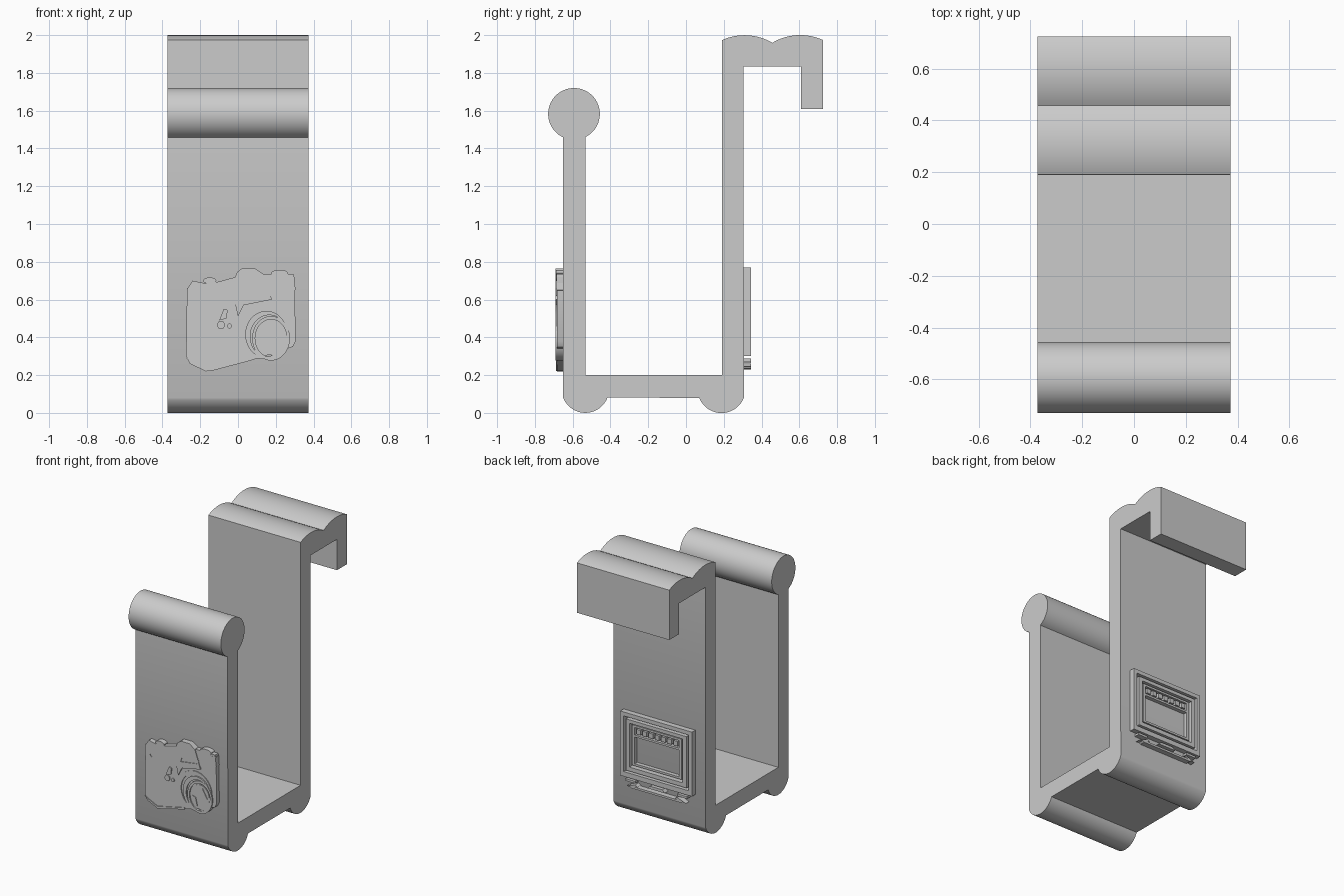
import bpy
import bmesh
from math import sin, cos, pi, radians, atan2, hypot

cube = bpy.data.objects.get("Cube")
if cube:
    bpy.data.objects.remove(cube)

grey = bpy.data.materials.new("plain_grey")
grey.use_nodes = True
GREY = (0.6, 0.6, 0.6, 1)
grey.diffuse_color = GREY
grey.node_tree.nodes["Principled BSDF"].inputs["Base Color"].default_value = GREY


def arc(cx, cy, start, end, steps=24):
    """Arc around a centre between two points, counter-clockwise if steps > 0."""
    a, b = (atan2(p[1] - cy, p[0] - cx) for p in (start, end))
    r = hypot(start[0] - cx, start[1] - cy)
    if steps > 0 and b < a:
        b += 2 * pi
    if steps < 0 and b > a:
        b -= 2 * pi
    n = abs(steps)
    return [(cx + r * cos(a + (b - a) * i / n), cy + r * sin(a + (b - a) * i / n))
            for i in range(n + 1)]


def ellipse(cx, cz, rx, rz, n=40):
    return [(cx + rx * cos(2 * pi * i / n), cz + rz * sin(2 * pi * i / n)) for i in range(n)]


def rect(x0, x1, z0, z1):
    return [(x0, z0), (x1, z0), (x1, z1), (x0, z1)]


def slab(name, loops, centre, thickness, turn=0):
    """Flat outline, with inner loops as holes, extruded along its normal."""
    curve = bpy.data.curves.new(name, 'CURVE')
    curve.dimensions = '2D'
    curve.fill_mode = 'BOTH'
    curve.extrude = thickness / 2
    for loop in loops:
        spline = curve.splines.new('POLY')
        spline.points.add(len(loop) - 1)
        for point, (a, b) in zip(spline.points, loop):
            point.co = (a, b, 0, 1)
        spline.use_cyclic_u = True
    obj = bpy.data.objects.new(name, curve)
    bpy.context.collection.objects.link(obj)
    obj.rotation_euler = (radians(90), 0, turn)
    obj.location = centre
    bpy.ops.object.select_all(action='DESELECT')
    obj.select_set(True)
    bpy.context.view_layer.objects.active = obj
    bpy.ops.object.convert(target='MESH')
    obj = bpy.context.object
    bm = bmesh.new()
    bm.from_mesh(obj.data)
    bmesh.ops.remove_doubles(bm, verts=bm.verts, dist=0.0001)
    bmesh.ops.recalc_face_normals(bm, faces=bm.faces)
    bm.to_mesh(obj.data)
    bm.free()
    obj.data.materials.clear()
    obj.data.materials.append(grey)
    bpy.ops.object.shade_smooth_by_angle(angle=radians(30))
    return obj


# Hanging bracket: one side profile, running from the front foot round to the hook
profile = (
    arc(-0.533, 0.126, (-0.65, 0.08), (-0.415, 0.08))
    + arc(0.188, 0.126, (0.07, 0.08), (0.305, 0.08))
    + [(0.305, 1.835), (0.61, 1.835), (0.61, 1.61), (0.725, 1.61)]
    + arc(0.605, 1.712, (0.725, 1.974), (0.457, 1.959), 16)
    + arc(0.31, 1.712, (0.457, 1.959), (0.19, 1.974), 16)[1:]
    + [(0.19, 0.2), (-0.533, 0.2)]
    + arc(-0.593, 1.583, (-0.533, 1.46), (-0.65, 1.46), 56)
)
slab("bracket", [profile], (0, 0, 0), 0.745, radians(90))


def front(name, loops, height):
    slab(name, loops, (0, -0.645 - height / 2, 0), height + 0.01)


def back(name, loops, height=0.04):
    slab(name, loops, (0, 0.30 + height / 2, 0), height + 0.01)


# Camera relief on the front
front("camera_body", [[(-0.27, 0.66), (-0.275, 0.3), (-0.255, 0.26), (-0.17, 0.22),
                       (-0.13, 0.225), (0.06, 0.275), (0.29, 0.35), (0.305, 0.38),
                       (0.3, 0.72)]], 0.032)
front("camera_base_strip", [[(-0.272, 0.29), (-0.25, 0.26), (-0.17, 0.222), (0.05, 0.272),
                             (0.05, 0.285), (-0.17, 0.237), (-0.24, 0.27)]], 0.038)
front("camera_top_cover", [[(-0.27, 0.58), (-0.2, 0.55), (0, 0.575), (0.305, 0.65),
                            (0.295, 0.735), (0.15, 0.735), (-0.03, 0.715), (-0.1, 0.695),
                            (-0.17, 0.685), (-0.24, 0.7), (-0.27, 0.655)],
                           ellipse(-0.215, 0.6, 0.014, 0.016, 16)], 0.036)
front("camera_prism", [[(0, 0.51), (-0.035, 0.67), (-0.005, 0.745), (0.02, 0.765),
                        (0.09, 0.765), (0.135, 0.735), (0.18, 0.6), (0.03, 0.57)],
                       [(0.02, 0.615), (0.16, 0.635), (0.165, 0.66), (0.03, 0.645)]], 0.041)
for name, x, z, r in (("rewind_dial", -0.15, 0.7, 0.035), ("shutter_dial", 0.22, 0.74, 0.045),
                      ("winder_knob", 0.24, 0.715, 0.035)):
    front(name, [ellipse(x, z, r, 0.017, 24)], 0.038)
front("timer_lever", [[(-0.1, 0.49), (-0.06, 0.5), (-0.055, 0.545), (-0.075, 0.55)]], 0.04)
for x, z, r in ((-0.09, 0.465, 0.02), (-0.045, 0.46, 0.012)):
    front("front_button", [ellipse(x, z, r, r * 1.1, 20)], 0.04)

# Lens as nested rings stepping towards the front element
front("lens_mount", [ellipse(0.135, 0.43, 0.135, 0.145), ellipse(0.14, 0.425, 0.118, 0.128)], 0.038)
front("lens_barrel", [ellipse(0.15, 0.415, 0.112, 0.125), ellipse(0.165, 0.405, 0.1, 0.113)], 0.041)
front("lens_rim", [ellipse(0.175, 0.395, 0.1, 0.118), ellipse(0.175, 0.395, 0.084, 0.1)], 0.041)
front("lens_glass", [ellipse(0.175, 0.395, 0.074, 0.09)], 0.036)
for s in (-1, 1):
    front("lens_glint", [[(0.175 + s * 0.06, 0.395), (0.175 + s * 0.02, 0.395 + s * 0.07),
                          (0.175 + s * 0.035, 0.395 + s * 0.01)]], 0.041)

# Old computer relief on the back: nested frames round a sunken screen
back("monitor_case", [rect(-0.29, 0.29, 0.3, 0.77), rect(-0.262, 0.262, 0.335, 0.742)])
back("monitor_bezel", [rect(-0.245, 0.245, 0.35, 0.725), rect(-0.215, 0.215, 0.38, 0.7)])
back("screen_window", [rect(-0.2, 0.2, 0.395, 0.69), rect(-0.18, 0.18, 0.41, 0.605),
                       rect(-0.18, 0.18, 0.62, 0.675)], 0.03)
for i in range(7):
    x = -0.15 + i * 0.05
    back("screen_icon", [rect(x - 0.017, x + 0.017, 0.63, 0.665)], 0.03)

# Keyboard strips under the monitor
back("keyboard_front_edge", [[(-0.2, 0.23), (0.2, 0.23), (0.22, 0.245), (-0.22, 0.245)]])
for s in (-1, 1):
    back("monitor_foot", [rect(*sorted((s * 0.17, s * 0.25)), 0.272, 0.288)])
    back("keyboard_corner", [[(s * 0.24, 0.235), (s * 0.17, 0.262), (s * 0.15, 0.25)]])
back("monitor_stand", [[(-0.07, 0.265), (0.07, 0.265), (0.05, 0.285), (-0.05, 0.285)]])
